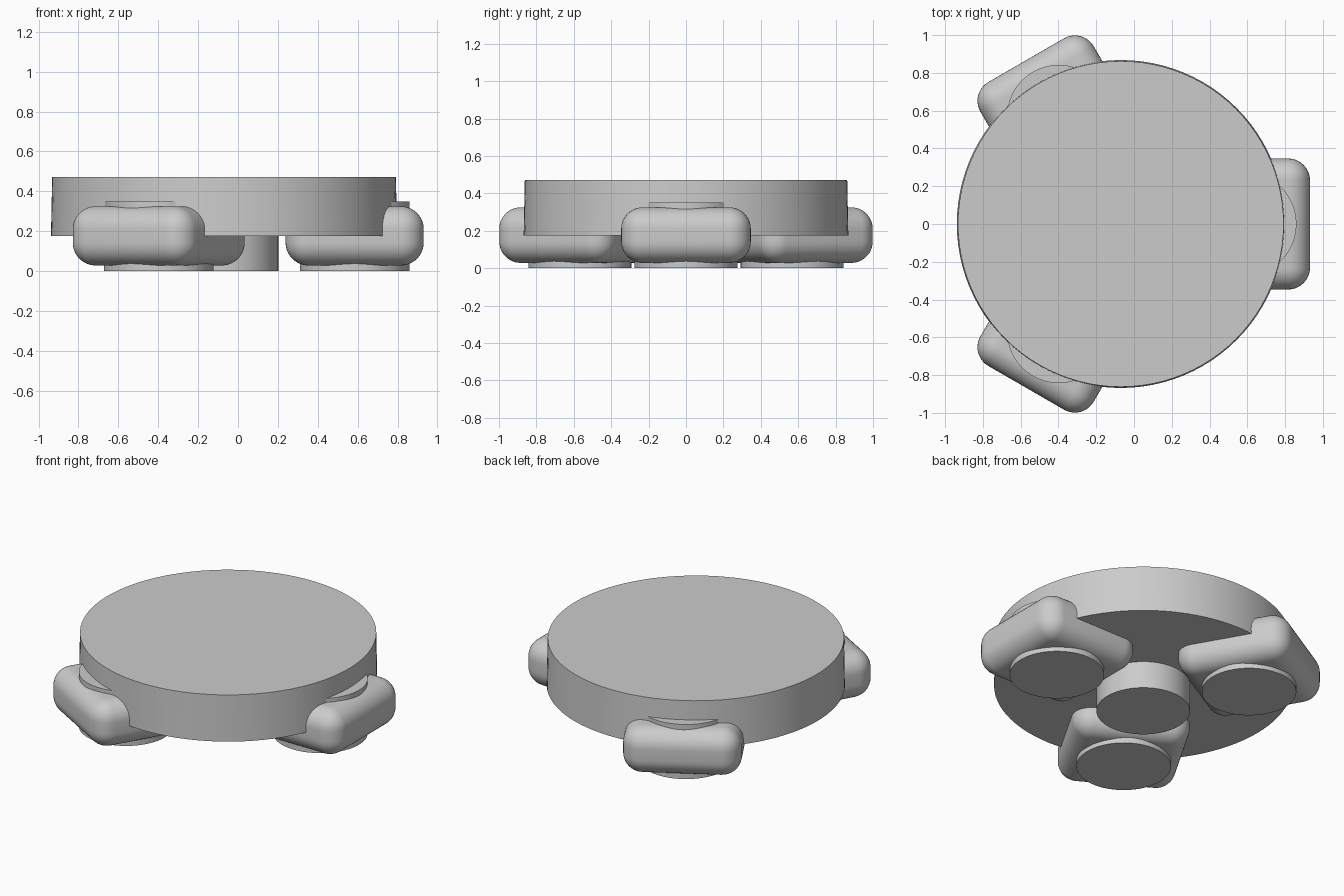
import bpy
import bmesh
from math import radians
from mathutils import Matrix, Vector

if "Cube" in bpy.data.objects:
    bpy.data.objects.remove(bpy.data.objects["Cube"])

HUB = Vector((-0.07, 0, 0))     # centre of the round body
ARM = 0.655                     # distance from hub to each foot

grey = bpy.data.materials.new("plain_grey")
grey.use_nodes = True
colour = (0.6, 0.6, 0.6, 1)
grey.diffuse_color = colour
grey.node_tree.nodes["Principled BSDF"].inputs["Base Color"].default_value = colour


def finish(name, bm, matrix):
    mesh = bpy.data.meshes.new(name)
    bm.to_mesh(mesh)
    bm.free()
    mesh.materials.append(grey)
    obj = bpy.data.objects.new(name, mesh)
    obj.matrix_world = matrix
    bpy.context.collection.objects.link(obj)
    bpy.ops.object.select_all(action="DESELECT")
    obj.select_set(True)
    bpy.context.view_layer.objects.active = obj
    bpy.ops.object.shade_smooth_by_angle(angle=radians(35))
    return obj


def disc(name, bottom_radius, top_radius, z0, z1, matrix):
    bm = bmesh.new()
    bmesh.ops.create_cone(bm, cap_ends=True, segments=96, radius1=bottom_radius,
                          radius2=top_radius, depth=z1 - z0)
    bmesh.ops.translate(bm, verts=bm.verts, vec=(0, 0, (z0 + z1) / 2))
    return finish(name, bm, matrix)


def rounded_block(name, width, z0, z1, radius, matrix):
    bm = bmesh.new()
    bmesh.ops.create_cube(bm, size=1)
    bmesh.ops.scale(bm, verts=bm.verts, vec=(width, width, z1 - z0))
    bmesh.ops.translate(bm, verts=bm.verts, vec=(0, 0, (z0 + z1) / 2))
    bmesh.ops.bevel(bm, geom=bm.edges[:], offset=radius, offset_type="OFFSET",
                    segments=10, profile=0.5, affect="EDGES")
    return finish(name, bm, matrix)


# Round body and central column
hub = Matrix.Translation(HUB)
disc("round_body", 0.868, 0.862, 0.175, 0.472, hub)
disc("centre_column", 0.272, 0.272, 0, 0.35, hub)

# Three feet around the hub, each a soft block with a pin through it
for side, angle in (("left", 0), ("back_right", 120), ("front_right", 240)):
    place = hub @ Matrix.Rotation(radians(angle), 4, "Z") @ Matrix.Translation((ARM, 0, 0))
    rounded_block(side + "_foot", 0.693, 0.028, 0.325, 0.115, place)
    disc(side + "_foot_pin", 0.275, 0.275, 0, 0.35, place)
